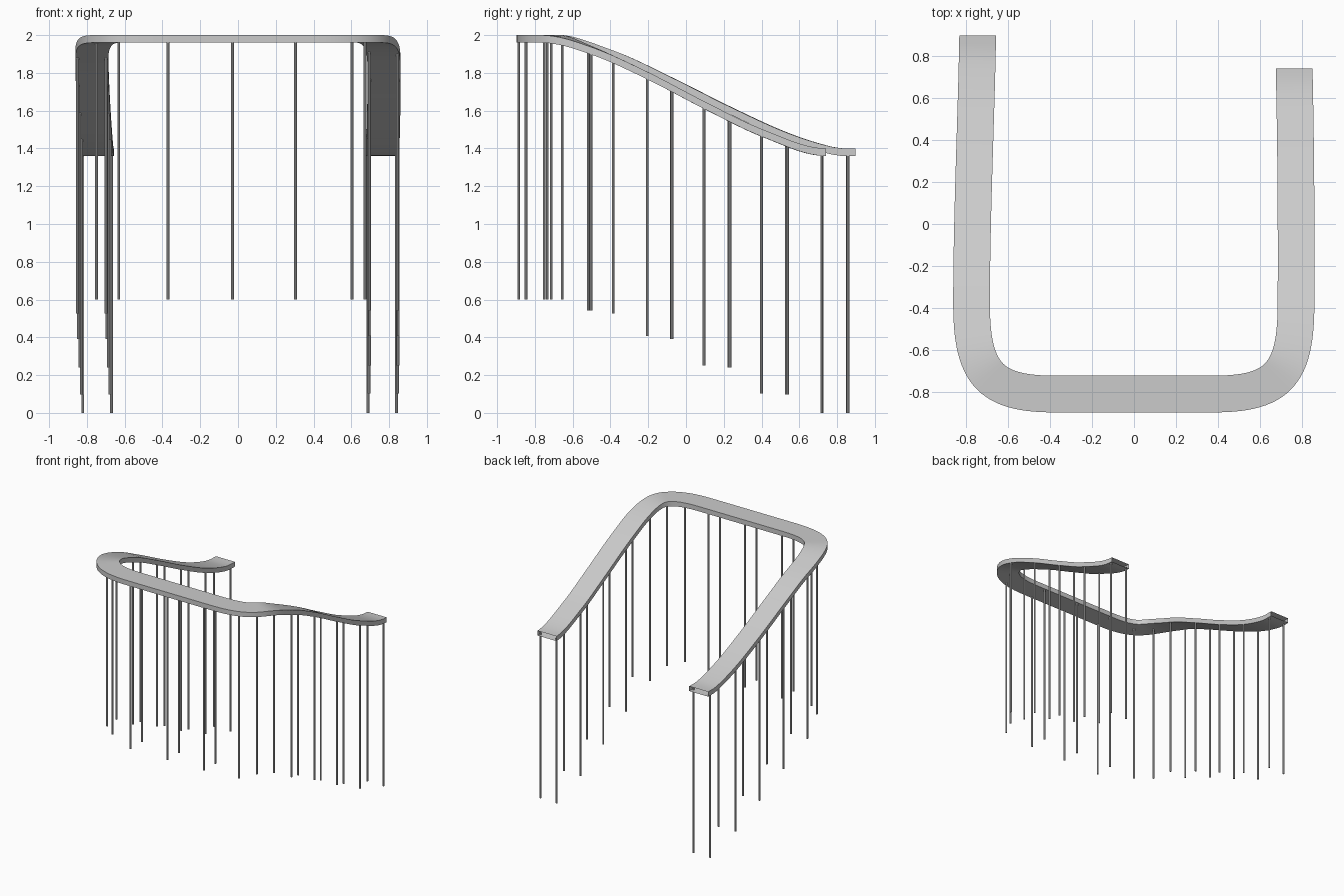
import bpy, bmesh
from mathutils import Vector
from mathutils.geometry import interpolate_bezier

if "Cube" in bpy.data.objects:
    bpy.data.objects.remove(bpy.data.objects["Cube"])

HALF, THICK = 0.0875, 0.04
POST_OFF, POST_R = 0.0755, 0.0075

# height of the deck top along each arm, as (y, z) knots
LEFT_Z = [(-0.72, 2), (-0.385, 1.918), (-0.075, 1.776), (0.23, 1.623),
          (0.535, 1.484), (0.78, 1.407), (0.8975, 1.40)]
RIGHT_Z = [(-0.72, 2), (-0.51, 1.943), (-0.205, 1.806), (0.095, 1.65),
           (0.40, 1.503), (0.742, 1.40)]


def height(knots, y):
    """Smooth curve through the knots, level at both ends."""
    if y <= knots[0][0]:
        return knots[0][1]
    if y >= knots[-1][0]:
        return knots[-1][1]
    n = len(knots)
    slope = [0] + [(knots[i + 1][1] - knots[i - 1][1]) / (knots[i + 1][0] - knots[i - 1][0])
                   for i in range(1, n - 1)] + [0]
    i = max(k for k in range(n - 1) if knots[k][0] <= y)
    (y0, z0), (y1, z1) = knots[i], knots[i + 1]
    h = y1 - y0
    t = (y - y0) / h
    return (z0 * (2*t**3 - 3*t**2 + 1) + z1 * (3*t**2 - 2*t**3)
            + h * slope[i] * (t**3 - 2*t**2 + t) + h * slope[i + 1] * (t**3 - t**2))


# U-shaped centre line as Bezier pieces: left arm, corner, front, corner, right arm
PIECES = [
    ((-0.745, 0.8975), (-0.750, 0.55), (-0.774, 0.05), (-0.774, -0.38)),
    ((-0.774, -0.38), (-0.774, -0.715), (-0.686, -0.81), (-0.38, -0.81)),
    ((-0.38, -0.81), (-0.13, -0.81), (0.13, -0.81), (0.38, -0.81)),
    ((0.38, -0.81), (0.688, -0.81), (0.772, -0.715), (0.772, -0.38)),
    ((0.772, -0.38), (0.774, 0.0), (0.771, 0.4), (0.763, 0.742)),
]


def centre_line(n):
    """List of (point, sideways unit vector) along the path; ends cut square to y."""
    pts = []
    for piece in PIECES:
        seg = interpolate_bezier(*[Vector((x, y, 0)) for x, y in piece], n)
        pts += seg[1:] if pts else seg
    out = []
    for i, p in enumerate(pts):
        d = (pts[min(i + 1, len(pts) - 1)] - pts[max(i - 1, 0)]).normalized()
        if i in (0, len(pts) - 1):
            d = Vector((0, -1 if i == 0 else 1, 0))
        z = height(LEFT_Z if p.x < 0 else RIGHT_Z, p.y)
        out.append((Vector((p.x, p.y, z)), Vector((-d.y, d.x, 0))))
    return out


def finish(bm, name):
    bmesh.ops.recalc_face_normals(bm, faces=bm.faces)
    me = bpy.data.meshes.new(name)
    bm.to_mesh(me)
    bm.free()
    ob = bpy.data.objects.new(name, me)
    bpy.context.collection.objects.link(ob)
    bpy.ops.object.select_all(action='DESELECT')
    bpy.context.view_layer.objects.active = ob
    ob.select_set(True)
    bpy.ops.object.shade_smooth_by_angle()


# deck: rectangular hollow section swept along the path, open at both ends
bm = bmesh.new()
down = Vector((0, 0, -THICK))
rings = [[bm.verts.new(v) for v in (p + s * HALF, p - s * HALF,
                                    p - s * HALF + down, p + s * HALF + down)]
         for p, s in centre_line(28)]
for a, b in zip(rings, rings[1:]):
    for k in range(4):
        bm.faces.new((a[k], a[(k + 1) % 4], b[(k + 1) % 4], b[k]))
finish(bm, "ramp_deck")

# posts: pairs of rods under the deck edges, as pair centre (x, y) and foot height
stations = [(-0.746, 0.857, 0), (-0.753, 0.535, 0.098), (-0.762, 0.23, 0.24),
            (-0.770, -0.075, 0.39), (-0.774, -0.385, 0.525), (-0.69, -0.703, 0.6),
            (-0.37, -0.81, 0.6), (-0.03, -0.81, 0.6), (0.305, -0.81, 0.6),
            (0.638, -0.78, 0.6), (0.770, -0.51, 0.543), (0.773, -0.205, 0.406),
            (0.772, 0.095, 0.25), (0.769, 0.40, 0.103), (0.763, 0.72, 0)]
fine = centre_line(200)
bm = bmesh.new()
for x, y, foot in stations:
    p, s = min(fine, key=lambda q: (q[0].x - x)**2 + (q[0].y - y)**2)
    top = p.z - THICK * 0.6
    for side in (-1, 1):
        # pairs turn opposite to the path at the corners
        made = bmesh.ops.create_cone(bm, cap_ends=True, segments=8, radius1=POST_R,
                                     radius2=POST_R, depth=top - foot)
        bmesh.ops.translate(bm, verts=made['verts'],
                            vec=(x - s.x * side * POST_OFF, y + s.y * side * POST_OFF,
                                 (top + foot) / 2))
finish(bm, "support_posts")
